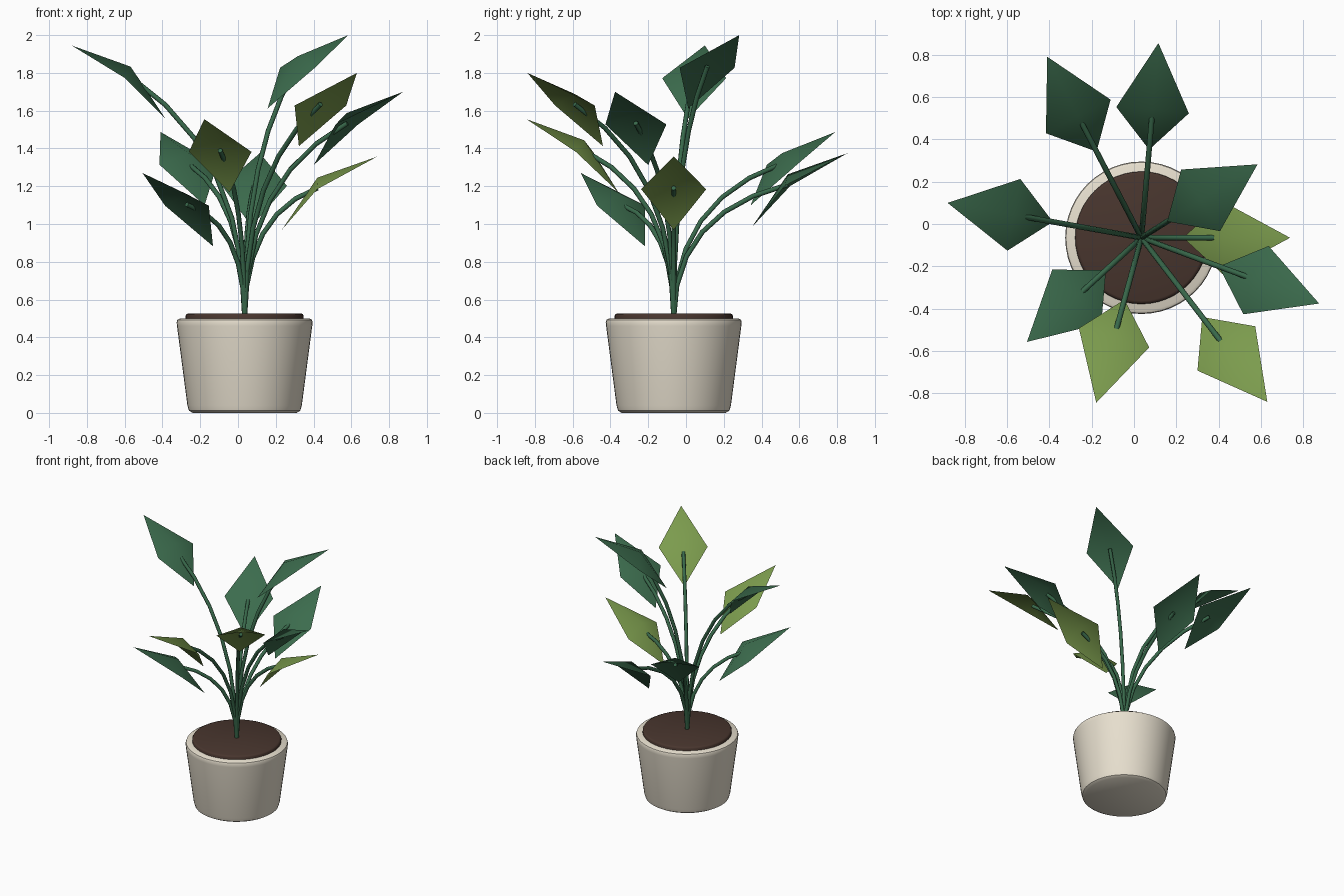
import bpy, bmesh
from math import cos, sin, radians, tau

if "Cube" in bpy.data.objects:
    bpy.data.objects.remove(bpy.data.objects["Cube"])

CX, CY = 0.035, -0.065   # pot axis


def material(name, rgb):
    m = bpy.data.materials.new(name)
    m.diffuse_color = (*rgb, 1)
    m.use_nodes = True
    m.node_tree.nodes["Principled BSDF"].inputs["Base Color"].default_value = m.diffuse_color
    return m


CREAM = material("cream_ceramic", (0.80, 0.74, 0.62))
SOIL = material("soil_brown", (0.065, 0.036, 0.027))
DARK = material("dark_green", (0.045, 0.15, 0.075))
LIGHT = material("light_green", (0.20, 0.33, 0.075))
STEM = material("stem_green", (0.04, 0.14, 0.07))


def link(name, data, mat):
    ob = bpy.data.objects.new(name, data)
    bpy.context.collection.objects.link(ob)
    data.materials.append(mat)
    return ob


def smooth(ob, angle):
    bpy.ops.object.select_all(action='DESELECT')
    ob.select_set(True)
    bpy.context.view_layer.objects.active = ob
    bpy.ops.object.shade_smooth_by_angle(angle=radians(angle))


def lathe(name, profile, mat):
    bm = bmesh.new()
    vs = [bm.verts.new((r, 0, z)) for r, z in profile]
    es = [bm.edges.new(p) for p in zip(vs, vs[1:])]
    bmesh.ops.spin(bm, geom=vs + es, cent=(0, 0, 0), axis=(0, 0, 1),
                   angle=tau, steps=48)
    bmesh.ops.remove_doubles(bm, verts=bm.verts, dist=1e-4)
    bmesh.ops.recalc_face_normals(bm, faces=bm.faces)
    me = bpy.data.meshes.new(name)
    bm.to_mesh(me)
    bm.free()
    ob = link(name, me, mat)
    ob.location = (CX, CY, 0)
    smooth(ob, 40)


def stem(name, az, end_r, end_z):
    # quadratic arc rising from the soil, then bending outwards
    p0, p1, p2 = (0, 0.5), (0, 0.395 + 0.55 * end_z), (end_r, end_z)
    cu = bpy.data.curves.new(name, 'CURVE')
    cu.dimensions = '3D'
    cu.bevel_depth, cu.bevel_resolution = 0.013, 2
    cu.use_fill_caps = True
    sp = cu.splines.new('POLY')
    sp.points.add(6)
    for i, pt in enumerate(sp.points):
        t = i / 6
        r, z = ((1 - t) ** 2 * a + 2 * t * (1 - t) * b + t * t * c
                for a, b, c in zip(p0, p1, p2))
        pt.co = (CX + r * cos(az), CY + r * sin(az), z, 1)
    link(name, cu, STEM)


def leaf(name, az, tip_r, tip_z, mat):
    # arched kite: (radial, sideways, height) relative to the tip
    shape = [(-0.505, 0, -0.388), (-0.318, -0.172, -0.173), (0, 0, 0),
             (-0.318, 0.172, -0.173), (-0.317, 0, -0.112)]
    c, s = cos(az), sin(az)
    verts = [(CX + (tip_r + u) * c - v * s, CY + (tip_r + u) * s + v * c, tip_z + w)
             for u, v, w in shape]
    me = bpy.data.meshes.new(name)
    me.from_pydata(verts, [], [(i, (i + 1) % 4, 4) for i in range(4)])
    smooth(link(name, me, mat), 80)


# pot and soil
lathe("pot", [(0, 0), (0.275, 0), (0.295, 0.012), (0.303, 0.04), (0.358, 0.46),
              (0.36, 0.48), (0.356, 0.493), (0.343, 0.5), (0, 0.5)], CREAM)
lathe("soil", [(0, 0.47), (0.313, 0.47), (0.313, 0.514), (0.308, 0.523),
               (0.298, 0.527), (0, 0.527)], SOIL)

# leaves with stems: azimuth, tip radius, tip height, colour
LEAVES = [(169.8, 0.93, 1.945, DARK), (85, 0.923, 1.375, DARK),
          (117.5, 0.964, 1.487, DARK), (32.3, 0.649, 2.0, DARK),
          (0, 0.702, 1.357, LIGHT), (-20.3, 0.895, 1.70, DARK),
          (222.3, 0.731, 1.27, DARK), (254.7, 0.808, 1.555, LIGHT),
          (-52.5, 0.977, 1.80, LIGHT)]
for i, (deg, r, z, mat) in enumerate(LEAVES, 1):
    az = radians(deg)
    stem(f"stem_{i}", az, r - 0.316, z - 0.166)
    leaf(f"leaf_{i}", az, r, z, mat)
